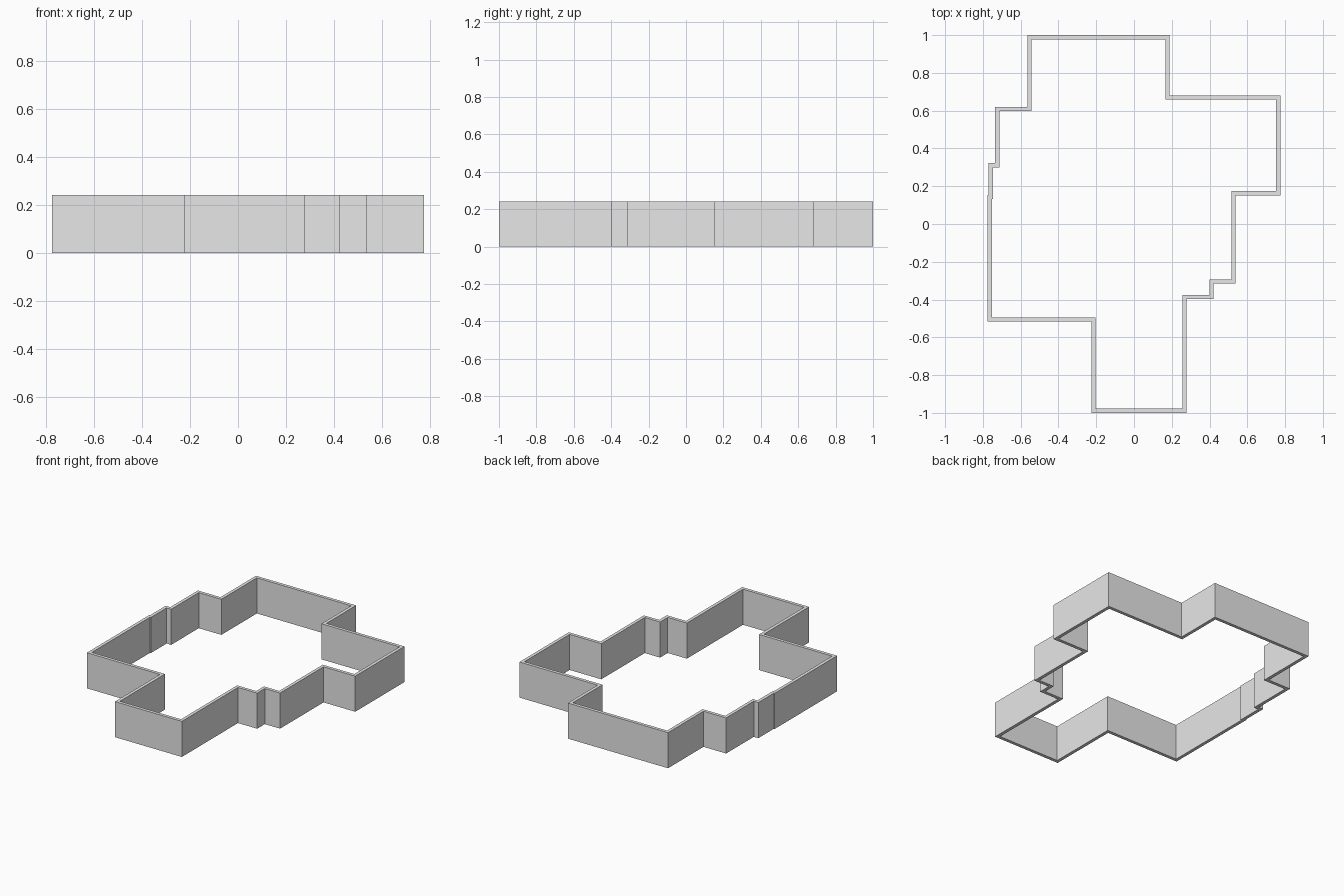
import bpy
import bmesh
from mathutils import Vector

HEIGHT = 0.242
HALF = 0.011  # half the wall thickness

cube = bpy.data.objects.get("Cube")
if cube:
    bpy.data.objects.remove(cube, do_unlink=True)

# Wall centre line, clockwise from the back right corner
PATH = [
    (-0.554, 0.989), (0.177, 0.989), (0.177, 0.670), (0.764, 0.670),
    (0.764, 0.163), (0.526, 0.163), (0.526, -0.304), (0.411, -0.304),
    (0.411, -0.386), (0.267, -0.386), (0.267, -0.989), (-0.214, -0.989),
    (-0.214, -0.505), (-0.764, -0.505), (-0.764, 0.143), (-0.758, 0.143),
    (-0.758, 0.311), (-0.724, 0.311), (-0.724, 0.608), (-0.554, 0.608),
]


def offset(points, distance):
    """Mitred parallel copy of a closed path with square corners."""
    result = []
    for i, p in enumerate(points):
        p = Vector(p)
        before = (p - Vector(points[i - 1])).normalized()
        after = (Vector(points[(i + 1) % len(points)]) - p).normalized()
        normals = Vector((-before.y, before.x)) + Vector((-after.y, after.x))
        result.append(p + normals * distance)
    return result


# Plain grey finish
grey = bpy.data.materials.new("light_grey")
grey.use_nodes = True
colour = (0.8, 0.8, 0.8, 1)
grey.diffuse_color = colour
grey.node_tree.nodes["Principled BSDF"].inputs["Base Color"].default_value = colour

# Closed perimeter wall, extruded from its flat footprint
bm = bmesh.new()
outer = [bm.verts.new((p.x, p.y, 0)) for p in offset(PATH, HALF)]
inner = [bm.verts.new((p.x, p.y, 0)) for p in offset(PATH, -HALF)]
for i in range(len(PATH)):
    bm.faces.new((outer[i - 1], outer[i], inner[i], inner[i - 1]))
top = bmesh.ops.extrude_face_region(bm, geom=bm.faces[:], use_keep_orig=True)
bmesh.ops.translate(bm, vec=(0, 0, HEIGHT),
                    verts=[v for v in top["geom"] if isinstance(v, bmesh.types.BMVert)])
bmesh.ops.recalc_face_normals(bm, faces=bm.faces[:])
mesh = bpy.data.meshes.new("perimeter_wall")
bm.to_mesh(mesh)
bm.free()
mesh.materials.append(grey)
wall = bpy.data.objects.new("perimeter_wall", mesh)
bpy.context.collection.objects.link(wall)
